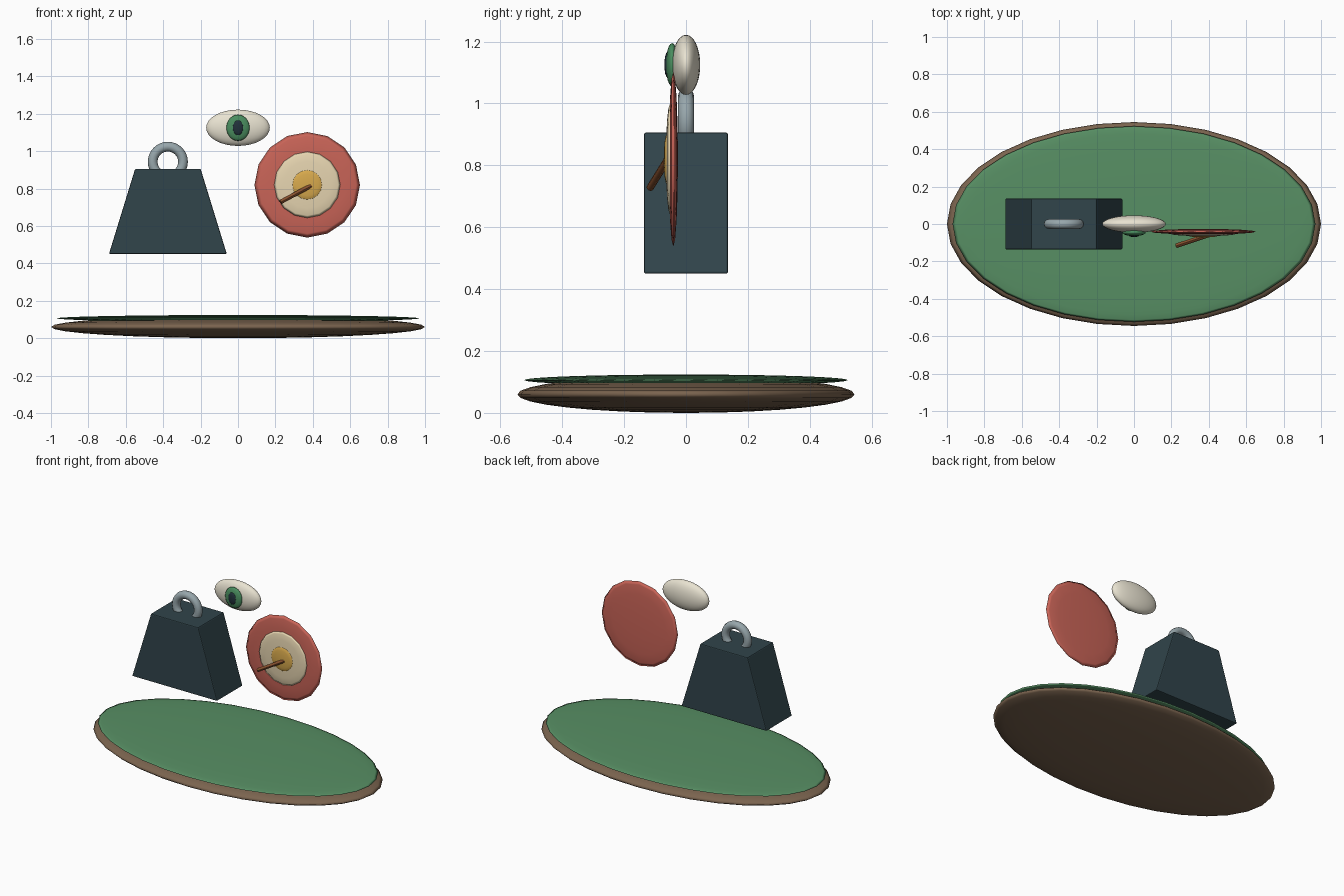
import bpy, bmesh, math
from mathutils import Vector

if "Cube" in bpy.data.objects:
    bpy.data.objects.remove(bpy.data.objects["Cube"])


def material(name, r, g, b):
    m = bpy.data.materials.new(name)
    m.diffuse_color = [(c / 255) ** 2.2 for c in (r, g, b)] + [1]
    m.use_nodes = True
    m.node_tree.nodes["Principled BSDF"].inputs["Base Color"].default_value = m.diffuse_color
    return m


BROWN = material("earth brown", 122, 100, 80)
GREEN = material("grass green", 88, 142, 100)
IRON = material("dark iron", 52, 70, 76)
STEEL = material("steel", 150, 165, 170)
WHITE = material("ivory", 232, 226, 208)
IRIS = material("iris green", 75, 140, 95)
BLACK = material("pupil dark", 38, 52, 60)
RED = material("target red", 200, 100, 88)
CREAM = material("target cream", 230, 212, 175)
GOLD = material("target gold", 215, 168, 78)
WOOD = material("wood", 135, 82, 50)


def finish(name, mat, smooth=True):
    o = bpy.context.object
    o.name = name
    o.data.materials.append(mat)
    if smooth:
        bpy.ops.object.shade_smooth()
    return o


def ellipsoid(name, loc, radii, mat, segs=32, rings=16, facing=False):
    """Scaled sphere; facing=True puts its pole towards the front."""
    bpy.ops.mesh.primitive_uv_sphere_add(segments=segs, ring_count=rings, radius=1)
    o = finish(name, mat)
    if facing:
        for v in o.data.vertices:
            x, y, z = v.co
            v.co = (x, -z, y)
    for v in o.data.vertices:
        v.co = [a * b for a, b in zip(v.co, radii)]
    o.location = loc
    return o


# Oval ground with a green top
ellipsoid("ground_base", (0, 0, 0.06), (1.0, 0.545, 0.06), BROWN)
ellipsoid("grass_top", (0, 0, 0.106), (0.97, 0.523, 0.018), GREEN)

# Tapered weight block
bpy.ops.mesh.primitive_cube_add(size=1, location=(-0.375, 0, 0.678))
weight = finish("weight_block", IRON, False)
for v in weight.data.vertices:
    v.co.x *= 0.35 if v.co.z > 0 else 0.63
    v.co.y *= 0.272
    v.co.z *= 0.455
bev = weight.modifiers.new("edge", "BEVEL")
bev.width, bev.segments = 0.006, 2

# Ring handle, sunk into the block
bpy.ops.mesh.primitive_torus_add(location=(-0.375, 0, 0.943), rotation=(math.pi / 2, 0, 0),
                                 major_radius=0.081, minor_radius=0.026,
                                 major_segments=32, minor_segments=12)
finish("weight_handle", STEEL)

# Eye
ellipsoid("eyeball", (0, 0, 1.125), (0.17, 0.046, 0.097), WHITE)
ellipsoid("iris", (0, -0.045, 1.125), (0.062, 0.02, 0.07), IRIS, 24, 12, True)
ellipsoid("pupil", (0, -0.06, 1.125), (0.029, 0.01, 0.041), BLACK, 16, 8, True)

# Target rings
for name, y, r, t, mat in (("target_outer", -0.041, 0.282, 0.015, RED),
                           ("target_middle", -0.052, 0.178, 0.013, CREAM),
                           ("target_centre", -0.061, 0.082, 0.011, GOLD)):
    ellipsoid(name, (0.37, y, 0.82), (r, t, r), mat, 16, 8, True)

# Shaft stuck in the target
a, b = Vector((0.39, -0.062, 0.815)), Vector((0.227, -0.116, 0.728))
bpy.ops.mesh.primitive_cylinder_add(vertices=12, radius=0.012, depth=(b - a).length,
                                    location=(a + b) / 2,
                                    rotation=(b - a).to_track_quat("Z", "Y").to_euler())
finish("arrow_shaft", WOOD, False)
bpy.ops.object.shade_smooth_by_angle()
